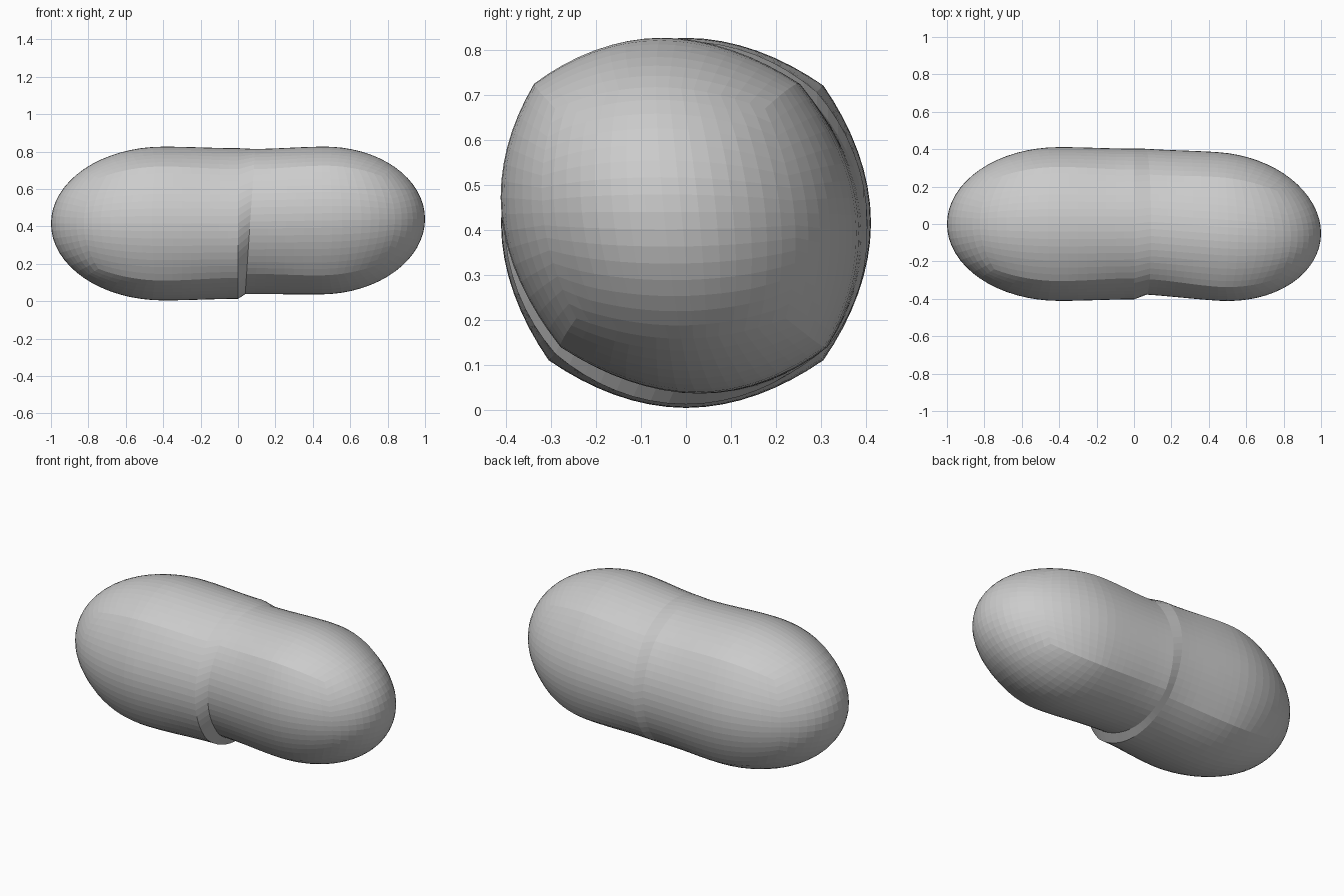
import bpy
import bmesh
from math import atan2, cos, sin, hypot, pi

cube = bpy.data.objects.get("Cube")
if cube:
    bpy.data.objects.remove(cube, do_unlink=True)

grey = bpy.data.materials.new("plain grey")
grey.use_nodes = True
colour = (0.6, 0.6, 0.6, 1)
grey.diffuse_color = colour
grey.node_tree.nodes["Principled BSDF"].inputs["Base Color"].default_value = colour


def lobe(bm, side, radius, waist, start, shoulder, place):
    """Subdivided cube turned into a barrel with a rounded cap and an open waist."""
    part = bmesh.new()
    bmesh.ops.create_cube(part, size=2)
    bmesh.ops.subdivide_edges(part, edges=part.edges[:], cuts=15, use_grid_fill=True)
    back = [f for f in part.faces if all(v.co.x < -0.99 for v in f.verts)]
    bmesh.ops.delete(part, geom=back, context='FACES')
    for v in part.verts:
        px, py, pz = v.co
        # equal angular steps across the cube faces
        qx, qy, qz = (sin(c * pi / 4) / cos(c * pi / 4) for c in (px, py, pz))
        angle = atan2(qz, qy)
        if px > 0:
            phi = atan2(hypot(qy, qz), qx)
            x = shoulder + (1 - shoulder) * cos(phi)
            r, bulge = radius * sin(phi), sin(phi) ** 4
        else:
            t = (1 - cos(-px * pi)) / 2
            x = shoulder + (start - shoulder) * -px
            r, bulge = radius + (waist - radius) * t, 1 - 0.6 * t
        # four soft ridges along the diagonals
        ridge = 1 - abs(angle % (pi / 2) - pi / 4) / (pi / 4)
        r *= 1 + 0.05 * bulge * ridge ** 3
        v.co = place(side * x, r * cos(angle), r * sin(angle))
    if side < 0:
        bmesh.ops.reverse_faces(part, faces=part.faces[:])
    mesh = bpy.data.meshes.new("lobe_temp")
    part.to_mesh(mesh)
    part.free()
    bm.from_mesh(mesh)
    bpy.data.meshes.remove(mesh)


def straight(x, y, z):
    return x, y, z + 0.415


def skewed(x, y, z):
    # leaning axis, sheared section and slanted waist
    slant = 0.08 * z * max(0, 1 - x / 0.45)
    return (x + slant,
            y - 0.1 * z + 0.012 - 0.066 * (x - 0.07),
            z + 0.426 + 0.015 * (x - 0.1))


body = bmesh.new()
lobe(body, -1, 0.411, 0.403, 0.0, 0.4, straight)
lobe(body, 1, 0.395, 0.388, 0.065, 0.45, skewed)

# narrow step joining the two open ends
rims = [e for e in body.edges if e.is_boundary]
bmesh.ops.bridge_loops(body, edges=rims)
bmesh.ops.recalc_face_normals(body, faces=body.faces[:])

mesh = bpy.data.meshes.new("two_lobed_body")
body.to_mesh(mesh)
body.free()
mesh.materials.append(grey)
bpy.context.collection.objects.link(bpy.data.objects.new("two_lobed_body", mesh))
